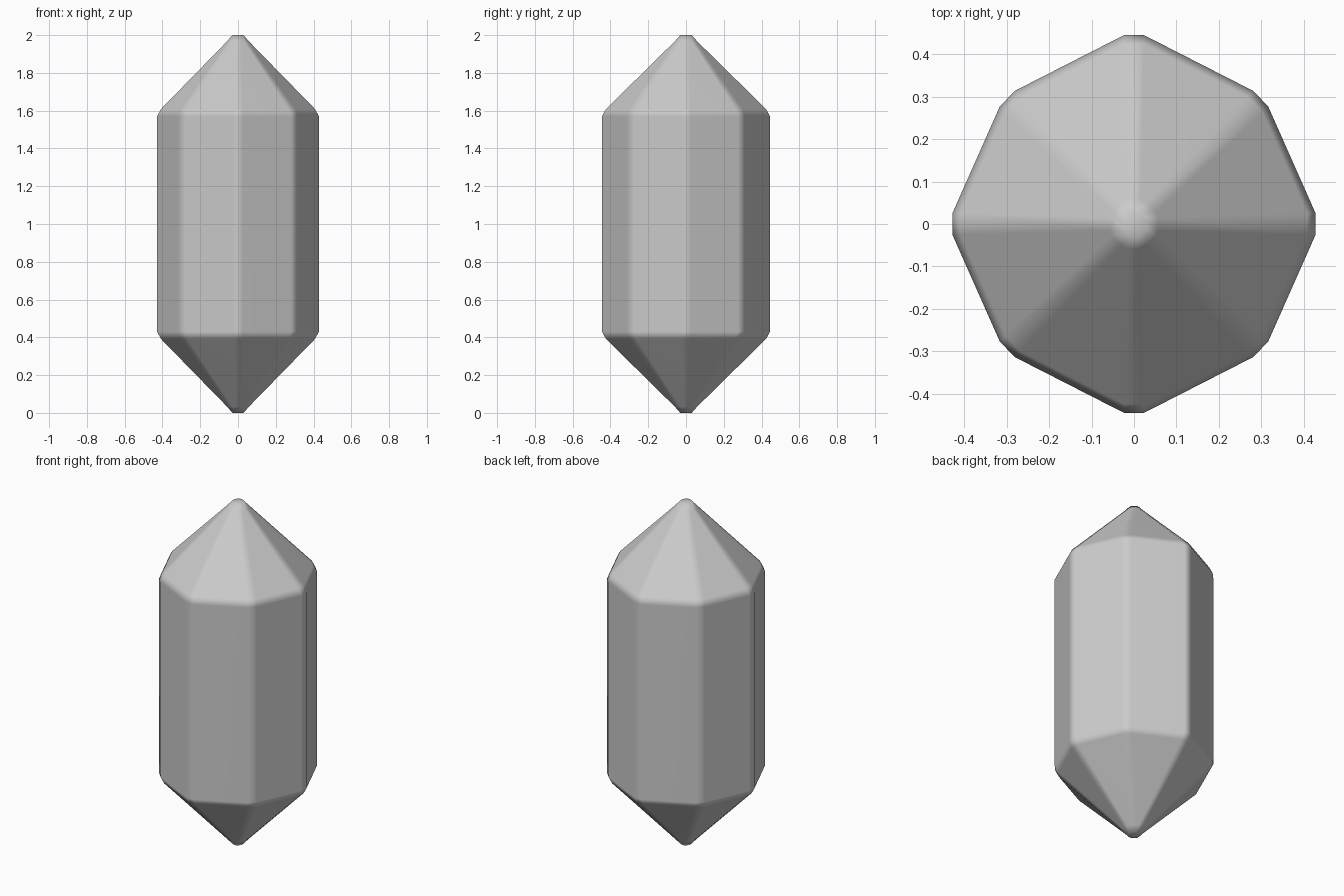
import bpy, bmesh
from mathutils import Vector

if "Cube" in bpy.data.objects:
    bpy.data.objects.remove(bpy.data.objects["Cube"])

# Octagonal cross-section, corners before softening
X, Y, DX, DY = 0.439, 0.457, 0.3055, 0.301
corners = [Vector(p) for p in ((X, 0), (DX, DY), (0, Y), (-DX, DY),
                               (-X, 0), (-DX, -DY), (0, -Y), (DX, -DY))]
CUT = 0.027  # chamfer width along each side

# Half profile from the lower tip to the shoulder: (scale, height)
half = [(0.075, 0.0), (0.145, 0.032), (0.955, 0.392), (1.0, 0.43)]
profile = half + [(s, 2 - z) for s, z in reversed(half)]


def ring(bm, s, z):
    """Octagon of scale s at height z, every corner chamfered."""
    verts = []
    for i, c in enumerate(corners):
        for n in (corners[i - 1], corners[(i + 1) % 8]):
            f = min(CUT / ((n - c).length * s), 0.35)
            p = c.lerp(n, f) * s
            verts.append(bm.verts.new((p.x, p.y, z)))
    return verts


# Crystal body with pointed ends
bm = bmesh.new()
rings = [ring(bm, s, z) for s, z in profile]
for a, b in zip(rings, rings[1:]):
    for i in range(16):
        j = (i + 1) % 16
        bm.faces.new((a[i], a[j], b[j], b[i]))
bm.faces.new(rings[0][::-1])
bm.faces.new(rings[-1])
bmesh.ops.recalc_face_normals(bm, faces=bm.faces[:])
for f in bm.faces:
    f.smooth = True
mesh = bpy.data.meshes.new("crystal")
bm.to_mesh(mesh)
bm.free()
crystal = bpy.data.objects.new("crystal", mesh)
bpy.context.collection.objects.link(crystal)

# Keep the large facets flat and the chamfers soft
crystal.modifiers.new("weighted_normals", 'WEIGHTED_NORMAL').weight = 80
